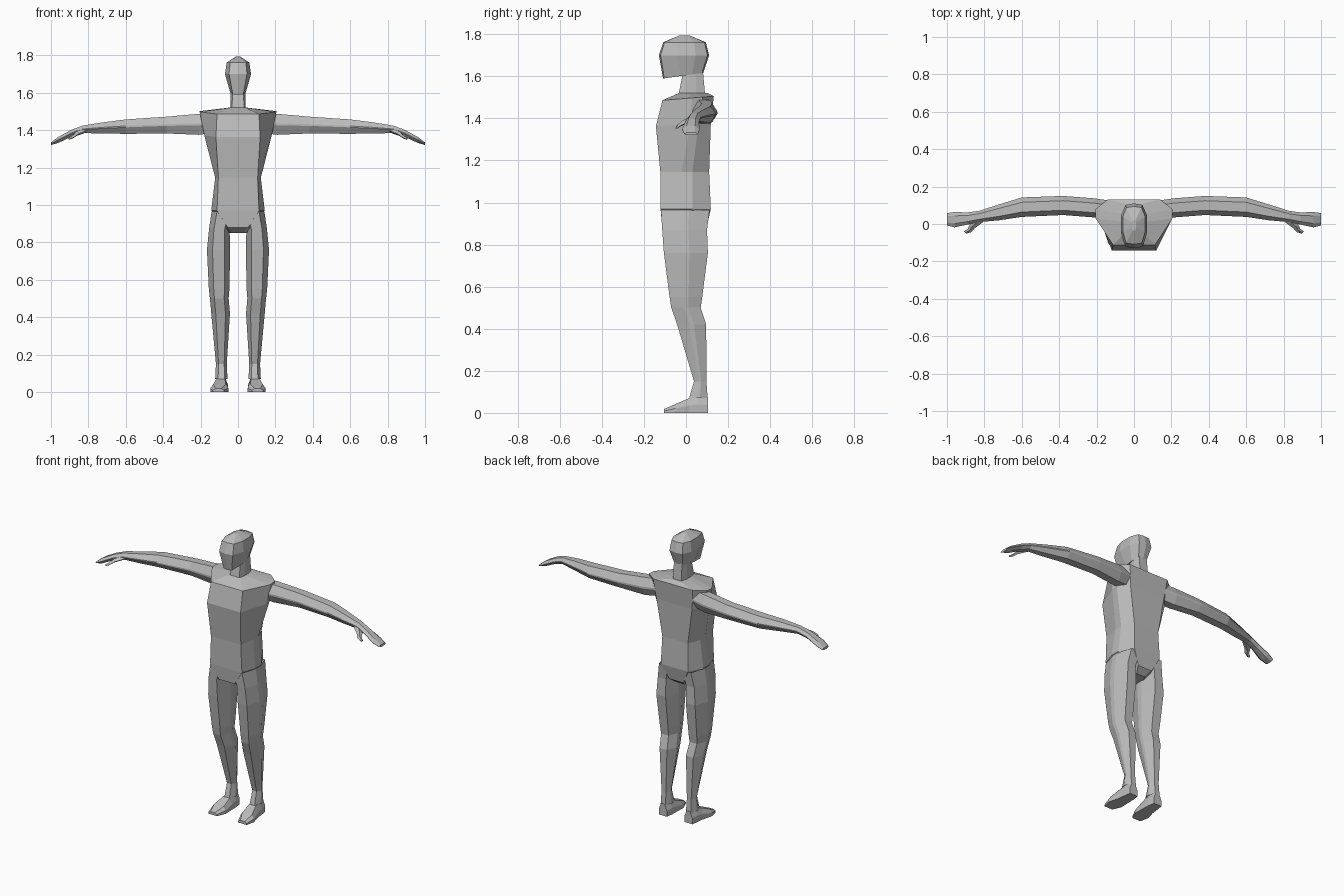
import bpy
import bmesh

grey = bpy.data.materials.new("plain grey")
grey.diffuse_color = (0.5, 0.5, 0.5, 1)


def loft(name, rings, start_cap=True, end_cap=True, mirror=False):
    """Skin a list of equal-length point rings, flat shaded."""
    bm = bmesh.new()
    rows = [[bm.verts.new(p) for p in ring] for ring in rings]
    n = len(rows[0])
    for a, b in zip(rows, rows[1:]):
        for i in range(n):
            j = (i + 1) % n
            bm.faces.new((a[i], a[j], b[j], b[i]))
    if start_cap:
        bm.faces.new(rows[0][::-1])
    if end_cap:
        bm.faces.new(rows[-1])
    bmesh.ops.remove_doubles(bm, verts=bm.verts, dist=0.0005)
    bmesh.ops.recalc_face_normals(bm, faces=bm.faces)
    me = bpy.data.meshes.new(name)
    bm.to_mesh(me)
    bm.free()
    ob = bpy.data.objects.new(name, me)
    bpy.context.collection.objects.link(ob)
    me.materials.append(grey)
    if mirror:
        ob.modifiers.new("Mirror", 'MIRROR')
    return ob


def octagon(u0, u1, v0, v1, cu, cv):
    """Chamfered box section; cu and cv are chamfers as parts of the size."""
    a, b = (u1 - u0) * cu, (v1 - v0) * cv
    return [(u0 + a, v0), (u1 - a, v0), (u1, v0 + b), (u1, v1 - b),
            (u1 - a, v1), (u0 + a, v1), (u0, v1 - b), (u0, v0 + b)]


def body_ring(z, wf, yf, ws, y1, y2, wb, yb, tilt=0, ridge=0):
    """Symmetric section: front, sides and back, with optional centre ridge."""
    half = [(wf, yf), (ws, y1), (ws, y2), (wb, yb)]
    pts = [(0, yf - ridge)] + half + [(0, yb + ridge)]
    pts += [(-x, y) for x, y in half[::-1]]
    return [(x, y, z + tilt * y) for x, y in pts]


# torso, from crotch to collar
loft("torso", [body_ring(*r) for r in [
    (0.85, 0.03, -0.06, 0.05, -0.03, 0.03, 0.03, 0.06, 0.0),
    (0.88, 0.055, -0.113, 0.075, -0.06, 0.05, 0.05, 0.098, 0.0),
    (0.97, 0.112, -0.121, 0.143, -0.03, 0.03, 0.095, 0.118, 0.0),
    (1.145, 0.105, -0.122, 0.122, -0.02, 0.03, 0.09, 0.110, 0.0),
    (1.37, 0.118, -0.143, 0.180, 0.02, 0.06, 0.125, 0.118, 0.05),
    (1.495, 0.112, -0.112, 0.205, 0.03, 0.08, 0.14, 0.132, 0.08),
    (1.52, 0.04, -0.035, 0.05, 0.01, 0.05, 0.035, 0.105, 0.0)]])

# neck
loft("neck", [body_ring(*r) for r in [
    (1.50, 0.033, -0.038, 0.042, 0.0, 0.05, 0.03, 0.092),
    (1.63, 0.028, -0.012, 0.038, 0.02, 0.045, 0.028, 0.080)]], False, False)

# head, with sloping jaw and a ridge down the face
loft("head", [body_ring(*r) for r in [
    (1.605, 0.028, -0.103, 0.042, -0.02, 0.03, 0.030, 0.076, 0.14, 0.006),
    (1.70, 0.048, -0.121, 0.070, -0.045, 0.045, 0.045, 0.102, 0.0, 0.008),
    (1.762, 0.042, -0.102, 0.060, -0.04, 0.04, 0.040, 0.088, 0.0, 0.006),
    (1.793, 0.008, -0.035, 0.012, -0.02, 0.01, 0.008, 0.02, 0.0, 0.0)]])

# leg: height, x inner, x outer, y front, y back
leg = [(0.965, 0.02, 0.141, -0.119, 0.112),
       (0.87, 0.045, 0.155, -0.113, 0.100),
       (0.76, 0.042, 0.166, -0.105, 0.104),
       (0.55, 0.046, 0.156, -0.078, 0.077),
       (0.50, 0.050, 0.150, -0.070, 0.070),
       (0.42, 0.043, 0.143, -0.042, 0.096),
       (0.15, 0.060, 0.118, 0.038, 0.097),
       (0.07, 0.056, 0.122, 0.015, 0.103)]
loft("leg", [[(x, y, z) for x, y in octagon(a, b, c, d, 0.24, 0.42)]
             for z, a, b, c, d in leg], False, False, True)

# foot, heel to toe: y, x inner, x outer, height
foot = [(0.105, 0.062, 0.118, 0.075), (0.06, 0.055, 0.125, 0.08),
        (0.015, 0.054, 0.130, 0.07), (-0.05, 0.052, 0.147, 0.042),
        (-0.105, 0.075, 0.135, 0.018)]
loft("foot", [[(x0, y, 0), (x1, y, 0), (x1, y, h * 0.5), (x1 - 0.015, y, h),
               (x0 + 0.015, y, h), (x0, y, h * 0.5)]
              for y, x0, x1, h in foot], mirror=True)

# arm and hand: x, y front, y back, z low, z high
arm = [(0.13, 0.02, 0.125, 1.385, 1.492),
       (0.21, 0.035, 0.137, 1.375, 1.487),
       (0.38, 0.048, 0.150, 1.382, 1.472),
       (0.60, 0.038, 0.142, 1.380, 1.457),
       (0.72, 0.020, 0.105, 1.382, 1.442),
       (0.83, 0.010, 0.070, 1.384, 1.424),
       (0.89, -0.003, 0.062, 1.365, 1.402),
       (0.96, -0.018, 0.064, 1.332, 1.364),
       (1.00, -0.008, 0.058, 1.320, 1.334)]
loft("arm", [[(x, y, z) for y, z in octagon(a, b, c, d, 0.25, 0.45)]
             for x, a, b, c, d in arm], False, True, True)

# thumb
thumb = [(0.82, 0.025, 1.398, 0.014), (0.865, -0.012, 1.380, 0.012),
         (0.88, -0.035, 1.366, 0.009), (0.902, -0.045, 1.354, 0.006)]
loft("thumb", [[(x - r, y - r, z), (x, y, z + r), (x + r, y + r, z),
                (x, y, z - r)] for x, y, z, r in thumb], mirror=True)
